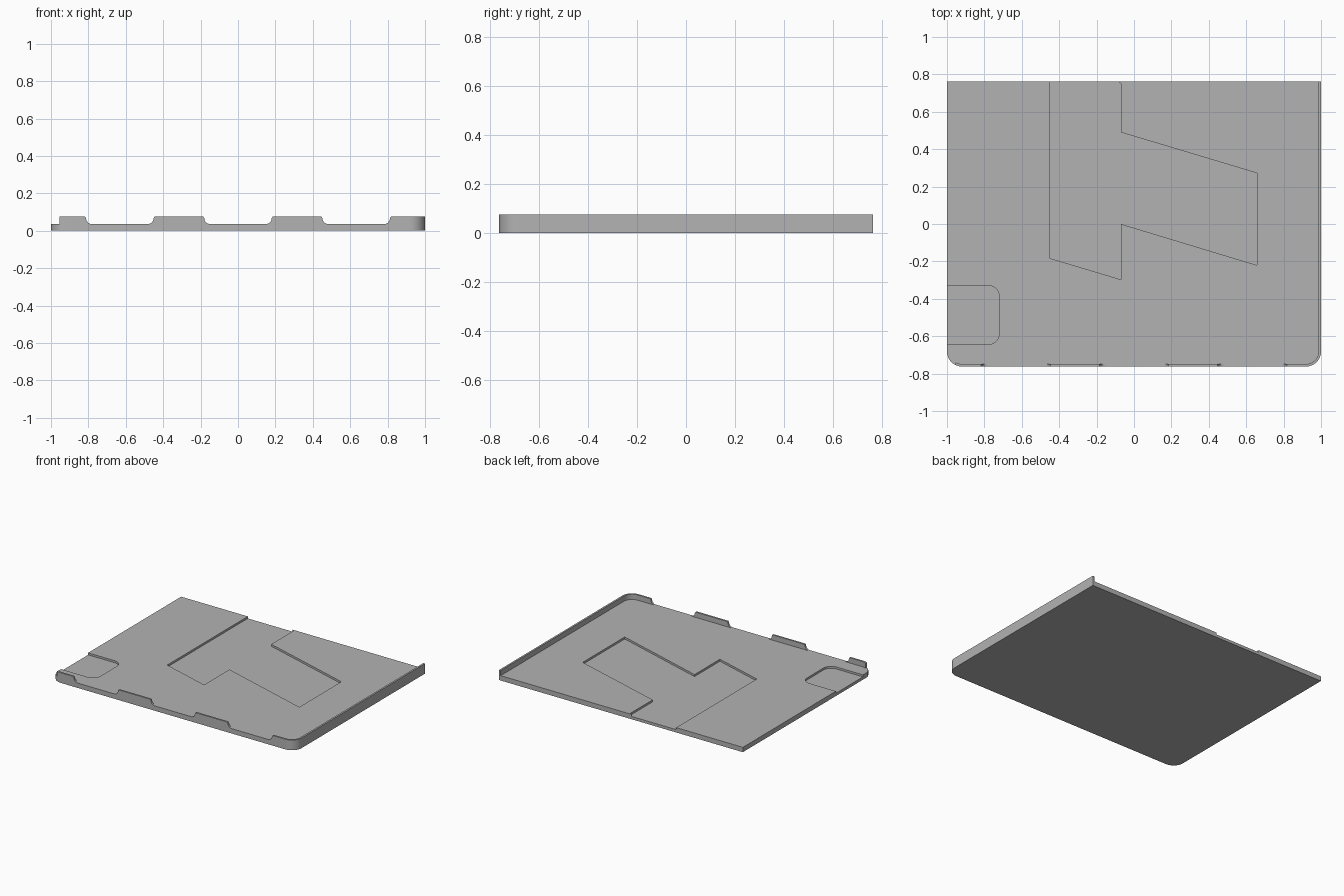
import bpy, bmesh
from math import sin, cos, radians, acos, degrees

cube = bpy.data.objects.get("Cube")
if cube:
    bpy.data.objects.remove(cube)

# Main dimensions
HX, HY = 1.0, 0.762
TOP, FLOOR, POCKET = 0.075, 0.036, 0.021
R, WALL = 0.08, 0.0135
FAR = 1.2

grey = bpy.data.materials.new("plain grey")
grey.use_nodes = True
colour = (0.45, 0.45, 0.45, 1)
grey.diffuse_color = colour
grey.node_tree.nodes["Principled BSDF"].inputs["Base Color"].default_value = colour


def arc(cx, cy, r, start, end, steps=12):
    angles = [radians(start + (end - start) * i / steps) for i in range(steps + 1)]
    return [(cx + r * cos(a), cy + r * sin(a)) for a in angles]


def prism(name, outline, low, high, upright=False):
    """Extrude an outline along z, or along y when it is drawn in x and z."""
    bm = bmesh.new()
    place = (lambda p, d: (p[0], d, p[1])) if upright else (lambda p, d: (p[0], p[1], d))
    face = bm.faces.new([bm.verts.new(place(p, low)) for p in outline])
    move = (0, high - low, 0) if upright else (0, 0, high - low)
    new = bmesh.ops.extrude_face_region(bm, geom=[face])["geom"]
    bmesh.ops.translate(bm, vec=move, verts=[v for v in new if isinstance(v, bmesh.types.BMVert)])
    bmesh.ops.recalc_face_normals(bm, faces=bm.faces)
    mesh = bpy.data.meshes.new(name)
    bm.to_mesh(mesh)
    bm.free()
    mesh.materials.append(grey)
    obj = bpy.data.objects.new(name, mesh)
    bpy.context.collection.objects.link(obj)
    return obj


# Solid blank with two rounded front corners
tray = prism("tray", arc(R - HX, R - HY, R, 180, 270) + arc(HX - R, R - HY, R, 270, 360)
             + [(HX, HY), (-HX, HY)], 0, TOP)
cutters = []

# Interior, leaving a thin rim along the front and left sides
rim_end = -0.955
inner = R - WALL
end_angle = 360 - degrees(acos((rim_end - (R - HX)) / inner))
cutters.append(prism("interior_cutter",
    [(-FAR, FAR), (-FAR, -FAR), (rim_end, -FAR)]
    + arc(R - HX, R - HY, inner, end_angle, 270, 6)
    + arc(HX - R, R - HY, inner, 270, 360)
    + [(HX - WALL, FAR)], FLOOR, FAR))

# Three gaps in the front rim, with filleted feet
fillet = 0.03
for x in (-0.632, 0, 0.632):
    half, foot = 0.185, 0.155
    left = [(x - half, FAR), (x - half, TOP)] + arc(x - foot + 0.005, FLOOR + fillet, fillet, 180, 270, 8)
    right = [(2 * x - px, pz) for px, pz in reversed(left)]
    cutters.append(prism("rim_gap_cutter", left + right, -FAR, -0.74, upright=True))

# Angular recess open to the back edge
cutters.append(prism("angular_recess_cutter",
    [(-0.453, FAR), (-0.453, -0.182), (-0.07, -0.297), (-0.07, 0), (0.657, -0.22),
     (0.657, 0.272), (-0.07, 0.49), (-0.07, 0.75), (-0.085, HY), (-0.085, FAR)], POCKET, FLOOR + 0.02))

# Rounded finger recess open to the right edge
cutters.append(prism("finger_recess_cutter",
    [(-FAR, -0.645)] + arc(-0.782, -0.583, 0.062, 270, 360, 8)
    + arc(-0.782, -0.39, 0.062, 0, 90, 8) + [(-FAR, -0.328)], POCKET, FLOOR + 0.02))

# Carve the blank, then drop the cutters
bpy.ops.object.select_all(action="DESELECT")
bpy.context.view_layer.objects.active = tray
tray.select_set(True)
for cutter in cutters:
    cutter.hide_render = True
    mod = tray.modifiers.new("carve", "BOOLEAN")
    mod.operation, mod.solver, mod.object = "DIFFERENCE", "EXACT", cutter
    bpy.ops.object.modifier_apply(modifier=mod.name)
    bpy.data.objects.remove(cutter)
bpy.ops.object.shade_smooth_by_angle(angle=radians(30))
